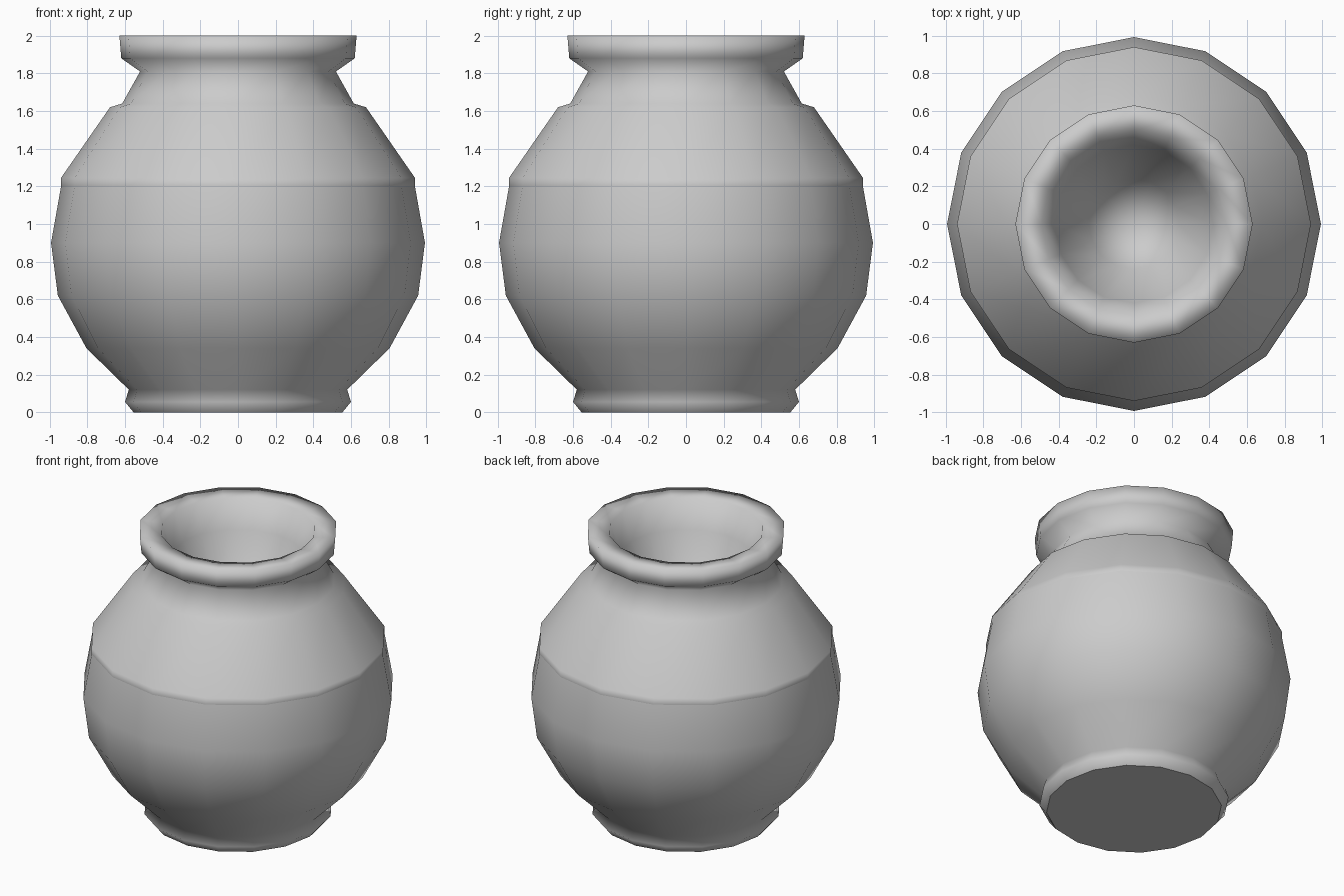
import bpy, bmesh, math

if "Cube" in bpy.data.objects:
    bpy.data.objects.remove(bpy.data.objects["Cube"])

SIDES = 16


def lathe(name, profile, sharp_heights=()):
    """Spin a (radius, height) profile around z; radius 0 closes with a pole."""
    bm = bmesh.new()
    rings = []
    for r, z in profile:
        if r == 0:
            rings.append([bm.verts.new((0, 0, z))] * SIDES)
        else:
            rings.append([bm.verts.new((r * math.cos(2 * math.pi * i / SIDES),
                                        r * math.sin(2 * math.pi * i / SIDES), z))
                          for i in range(SIDES)])
    for low, high in zip(rings, rings[1:]):
        for i in range(SIDES):
            j = (i + 1) % SIDES
            corners = list(dict.fromkeys((low[i], low[j], high[j], high[i])))
            bm.faces.new(corners).smooth = True
    bmesh.ops.recalc_face_normals(bm, faces=bm.faces[:])
    # Creases run around the chosen heights
    for e in bm.edges:
        if any(all(abs(v.co.z - h) < 1e-4 for v in e.verts) for h in sharp_heights):
            e.smooth = False
    mesh = bpy.data.meshes.new(name)
    bm.to_mesh(mesh)
    bm.free()
    obj = bpy.data.objects.new(name, mesh)
    bpy.context.collection.objects.link(obj)
    mod = obj.modifiers.new("face_weighted_shading", 'WEIGHTED_NORMAL')
    mod.keep_sharp = True
    return obj


foot = [(0, 0), (0.555, 0), (0.60, 0.055), (0.58, 0.12)]
belly = [(0.805, 0.34), (0.957, 0.62), (0.993, 0.90), (0.94, 1.20)]
shoulder = [(0.94, 1.245), (0.68, 1.62), (0.615, 1.64), (0.52, 1.81)]
rim = [(0.62, 1.88), (0.63, 2.0), (0.49, 1.99)]
mouth = [(0.42, 1.80), (0.24, 1.42), (0, 1.40)]

lathe("jar", foot + belly + shoulder + rim + mouth, sharp_heights=(0, 1.20))
